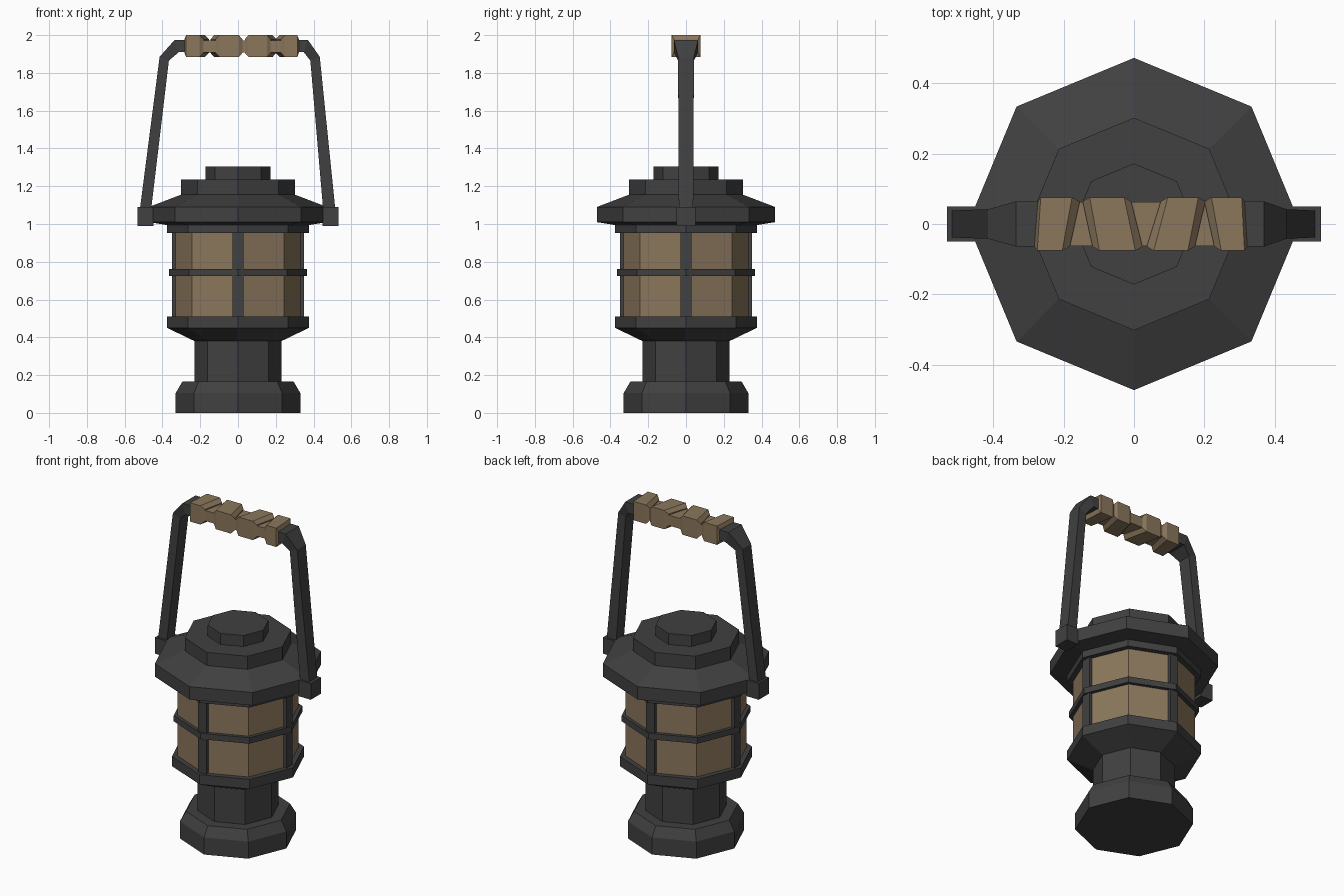
import bpy, bmesh, math

if "Cube" in bpy.data.objects:
    bpy.data.objects.remove(bpy.data.objects["Cube"])


def material(name, rgb):
    m = bpy.data.materials.new(name)
    m.diffuse_color = (*rgb, 1)
    m.use_nodes = True
    m.node_tree.nodes["Principled BSDF"].inputs["Base Color"].default_value = m.diffuse_color
    return m


METAL = material("dark metal", (0.052, 0.052, 0.053))
TAN = material("tan", (0.26, 0.185, 0.108))


def loft(name, rings, mat):
    """Closed solid skinned through rings holding equal numbers of points."""
    bm = bmesh.new()
    vs = [[bm.verts.new(p) for p in ring] for ring in rings]
    n = len(vs[0])
    for a, b in zip(vs, vs[1:]):
        for i in range(n):
            j = (i + 1) % n
            bm.faces.new((a[i], a[j], b[j], b[i]))
    bm.faces.new(vs[0][::-1])
    bm.faces.new(vs[-1])
    bmesh.ops.recalc_face_normals(bm, faces=bm.faces)
    me = bpy.data.meshes.new(name)
    bm.to_mesh(me)
    bm.free()
    me.materials.append(mat)
    ob = bpy.data.objects.new(name, me)
    bpy.context.collection.objects.link(ob)
    return ob


def octagon(name, profile, mat):
    """Eight-sided turned part, corners on the axes; profile is (radius, z)."""
    angles = [i * math.pi / 4 for i in range(8)]
    return loft(name, [[(r * math.cos(a), r * math.sin(a), z) for a in angles]
                       for r, z in profile], mat)


def box(name, x0, x1, y0, y1, z0, z1, mat):
    return loft(name, [[(x0, y0, z), (x1, y0, z), (x1, y1, z), (x0, y1, z)]
                       for z in (z0, z1)], mat)


# Foot, neck and flared glass holder
octagon("base", [(0.33, 0), (0.33, 0.105), (0.295, 0.165), (0.23, 0.165),
                 (0.23, 0.38), (0.375, 0.45), (0.375, 0.51), (0.30, 0.51)], METAL)

# Glass body with its rings and four upright bars
octagon("glass", [(0.343, 0.50), (0.343, 0.96)], TAN)
octagon("middle_ring", [(0.365, 0.725), (0.365, 0.762)], METAL)
octagon("top_ring", [(0.375, 0.953), (0.375, 1.005)], METAL)
for i in range(4):
    bar = box("upright_bar", 0.305, 0.35, -0.029, 0.029, 0.50, 0.96, METAL)
    bar.rotation_euler.z = i * math.pi / 2

# Stepped roof
octagon("roof", [(0.38, 0.995), (0.472, 1.01), (0.472, 1.09), (0.302, 1.155),
                 (0.302, 1.236), (0.172, 1.236), (0.172, 1.304)], METAL)

# Handle sides: stations are (outer x, outer z, inner x, inner z, half depth)
sides = {
    -1: [(0.523, 1.05, 0.463, 1.05, 0.038), (0.415, 1.885, 0.366, 1.865, 0.042),
         (0.335, 1.975, 0.313, 1.91, 0.064), (0.27, 1.975, 0.27, 1.91, 0.064)],
    1: [(0.518, 1.05, 0.453, 1.05, 0.038), (0.433, 1.885, 0.383, 1.865, 0.042),
        (0.37, 1.975, 0.348, 1.91, 0.064), (0.305, 1.975, 0.305, 1.91, 0.064)],
}
for s, stations in sides.items():
    loft("handle_side", [[(s * xo, -h, zo), (s * xo, h, zo), (s * xi, h, zi), (s * xi, -h, zi)]
                         for xo, zo, xi, zi, h in stations], METAL)
    x = sorted((s * 0.448, s * 0.532))
    box("handle_pivot", x[0], x[1], -0.05, 0.05, 0.99, 1.09, METAL)

# Grip core with four skewed wraps
box("grip_core", -0.27, 0.305, -0.063, 0.063, 1.908, 1.972, TAN)


def wrap_ring(x, skew, hy, hz):
    return [(x - skew, -hy, 1.942 - hz), (x + skew, hy, 1.942 - hz),
            (x + skew, hy, 1.942 + hz), (x - skew, -hy, 1.942 + hz)]


# left x, left skew, right x, right skew, left flare, right flare
wraps = [(-0.27, 0.005, -0.19, 0.014, 0.008, 0.022),
         (-0.112, -0.014, -0.012, -0.016, 0.02, 0.02),
         (0.076, 0.02, 0.168, 0.015, 0.02, 0.02),
         (0.234, -0.014, 0.31, -0.004, 0.02, 0.008)]
for a, sa, b, sb, fa, fb in wraps:
    loft("grip_wrap", [wrap_ring(a - fa, sa, 0.064, 0.036), wrap_ring(a, sa, 0.076, 0.058),
                       wrap_ring(b, sb, 0.076, 0.058), wrap_ring(b + fb, sb, 0.064, 0.036)], TAN)
